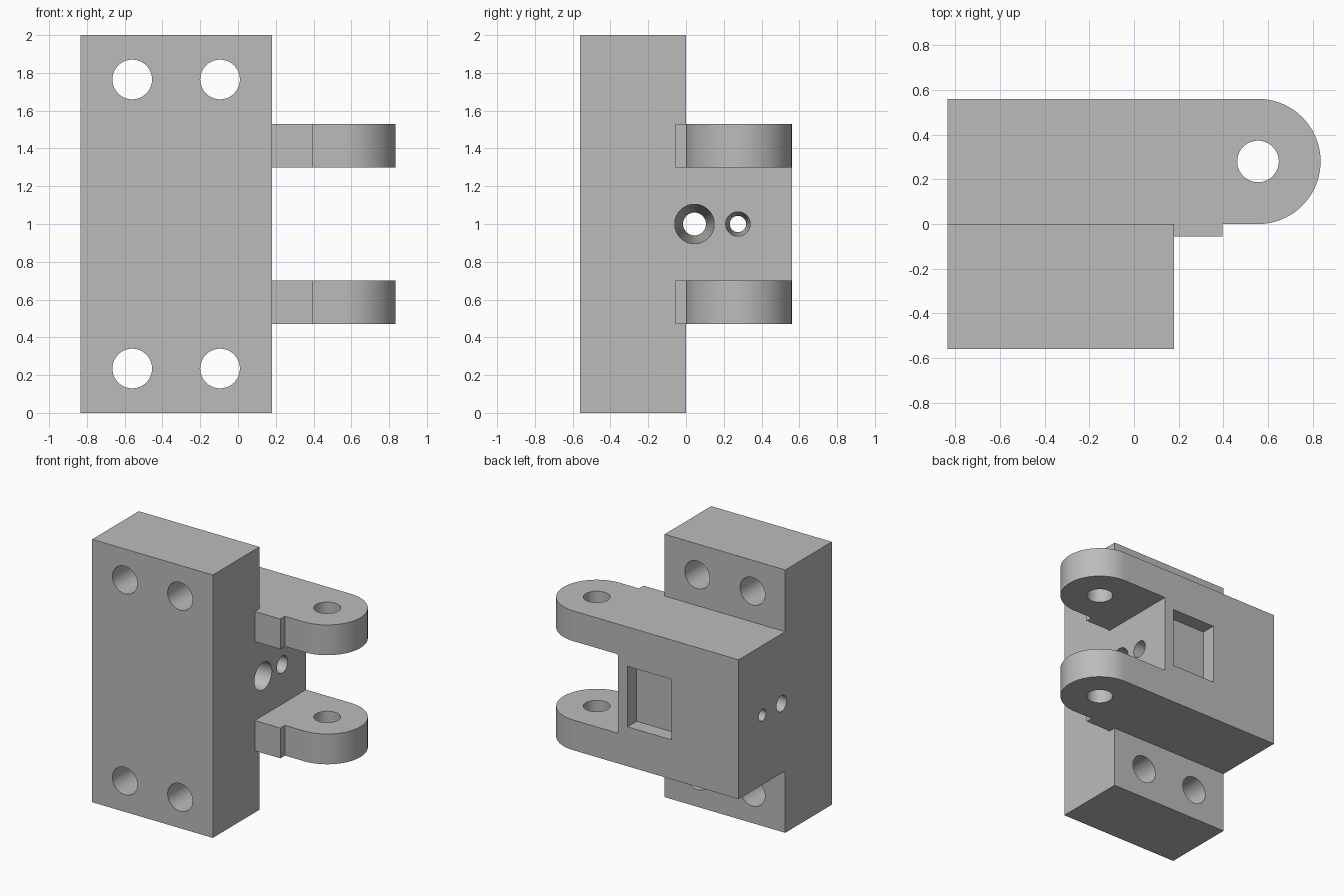
import bpy
import bmesh
from math import sin, cos, pi, radians
from mathutils import Matrix, Vector

cube = bpy.data.objects.get("Cube")
if cube:
    bpy.data.objects.remove(cube)

grey = bpy.data.materials.new("plain grey")
grey.use_nodes = True
grey.diffuse_color = (0.5, 0.5, 0.5, 1)
grey.node_tree.nodes["Principled BSDF"].inputs["Base Color"].default_value = (0.5, 0.5, 0.5, 1)


def to_object(name, bm):
    bmesh.ops.recalc_face_normals(bm, faces=bm.faces)
    mesh = bpy.data.meshes.new(name)
    bm.to_mesh(mesh)
    bm.free()
    mesh.materials.append(grey)
    obj = bpy.data.objects.new(name, mesh)
    bpy.context.collection.objects.link(obj)
    return obj


def box(name, low, high):
    low, high = Vector(low), Vector(high)
    bm = bmesh.new()
    bmesh.ops.create_cube(bm, size=1)
    bmesh.ops.scale(bm, vec=high - low, verts=bm.verts)
    bmesh.ops.translate(bm, vec=(low + high) / 2, verts=bm.verts)
    return to_object(name, bm)


def rod(name, centre, axis, length, r_start, r_end):
    """Round or tapered rod, running along the axis through its centre."""
    turn = Vector(axis).to_track_quat("Z", "Y").to_matrix().to_4x4()
    bm = bmesh.new()
    bmesh.ops.create_cone(bm, cap_ends=True, segments=64, radius1=r_start,
                          radius2=r_end, depth=length,
                          matrix=Matrix.Translation(centre) @ turn)
    return to_object(name, bm)


def combine(target, tool, operation):
    """Apply an exact boolean and remove the used tool."""
    mod = target.modifiers.new("bool", "BOOLEAN")
    mod.operation, mod.solver, mod.object = operation, "EXACT", tool
    graph = bpy.context.evaluated_depsgraph_get()
    result = bpy.data.meshes.new_from_object(target.evaluated_get(graph))
    target.modifiers.clear()
    target.data = result
    bpy.data.objects.remove(tool)


left, face, half = -0.835, 0.18, 0.28
pin_x = -left - half
low, high = 0.47, 1.53

# Clevis outline with a rounded end and a small step, extruded upwards
outline = [(left, 2 * half), (left, 0), (-0.6, 0), (-0.6, -0.055), (0.395, -0.055), (0.395, 0)]
steps = 48
outline += [(pin_x + half * cos(a), half + half * sin(a))
            for a in (-pi / 2 + pi * i / steps for i in range(steps + 1))]
bm = bmesh.new()
base = bm.faces.new([bm.verts.new((x, y, low)) for x, y in outline])
grown = bmesh.ops.extrude_face_region(bm, geom=[base])["geom"]
bmesh.ops.translate(bm, vec=(0, 0, high - low),
                    verts=[v for v in grown if isinstance(v, bmesh.types.BMVert)])
clevis = to_object("clevis", bm)

# Gap between the two lugs, and the pin hole through both
combine(clevis, box("gap", (face, -1, 0.70), (1.2, 1, 1.30)), "DIFFERENCE")
combine(clevis, rod("pin_hole", (pin_x, half, 1), (0, 0, 1), 2, 0.093, 0.093), "DIFFERENCE")

# Mounting plate joined to the clevis
bracket = box("hinge_bracket", (left, -2 * half, 0), (face, 0, 2))
combine(bracket, clevis, "UNION")

# Four mounting holes through the plate
for x in (-0.56, -0.095):
    for z in (0.235, 1.765):
        combine(bracket, rod("bolt_hole", (x, -half, z), (0, 1, 0), 1, 0.105, 0.105), "DIFFERENCE")

# Two tapered holes running sideways through the body
for y, small, large in ((0.045, 0.06, 0.105), (0.275, 0.043, 0.065)):
    hole = rod("tapered_hole", ((left + face) / 2, y, 1), (1, 0, 0), face - left + 0.02, small, large)
    combine(bracket, hole, "DIFFERENCE")

# Rectangular pocket in the back
combine(bracket, box("pocket", (-0.27, 0.45, 0.77), (0.10, 0.8, 1.23)), "DIFFERENCE")

bpy.ops.object.select_all(action="DESELECT")
bracket.select_set(True)
bpy.context.view_layer.objects.active = bracket
bpy.ops.object.shade_smooth_by_angle(angle=radians(30))
